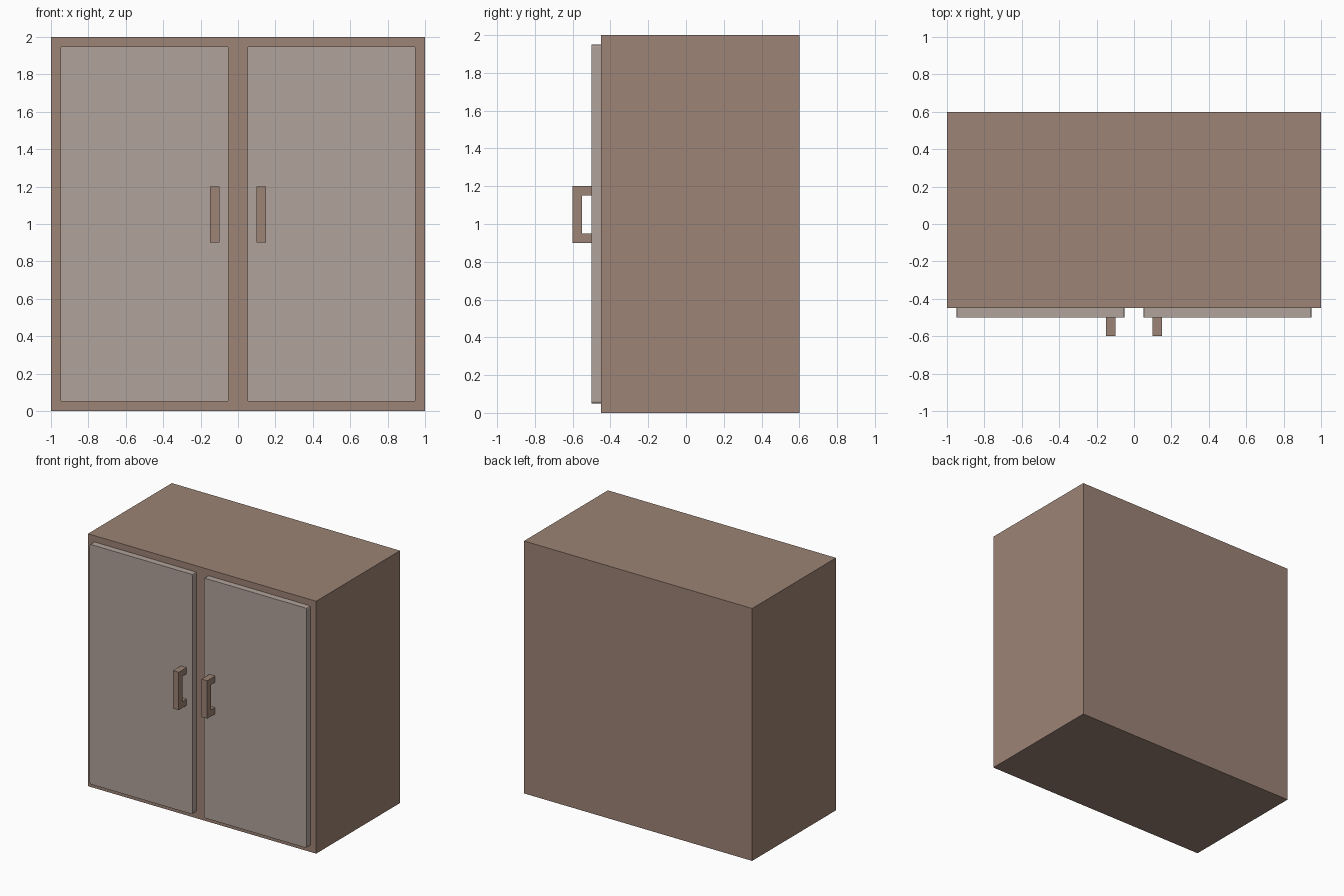
import bpy, bmesh

if "Cube" in bpy.data.objects:
    bpy.data.objects.remove(bpy.data.objects["Cube"])


def material(name, rgb):
    m = bpy.data.materials.new(name)
    m.diffuse_color = (*rgb, 1.0)
    m.use_nodes = True
    m.node_tree.nodes["Principled BSDF"].inputs["Base Color"].default_value = m.diffuse_color
    return m


wood = material("brown wood", (0.333, 0.227, 0.178))
panel = material("pale door panel", (0.440, 0.366, 0.328))


def prism(name, points, step, mat, bevel=0.0):
    """Extrude a flat outline by the vector step; optionally round its corners."""
    bm = bmesh.new()
    face = bm.faces.new([bm.verts.new(p) for p in points])
    side = bmesh.ops.extrude_face_region(bm, geom=[face], use_keep_orig=True)
    moved = [g for g in side["geom"] if isinstance(g, bmesh.types.BMVert)]
    bmesh.ops.translate(bm, verts=moved, vec=step)
    if bevel:
        far = set(moved)
        edges = [e for e in bm.edges if (e.verts[0] in far) != (e.verts[1] in far)]
        bmesh.ops.bevel(bm, geom=edges, offset=bevel, segments=2,
                        profile=0.5, affect='EDGES')
    bmesh.ops.recalc_face_normals(bm, faces=bm.faces)
    mesh = bpy.data.meshes.new(name)
    bm.to_mesh(mesh)
    bm.free()
    mesh.materials.append(mat)
    obj = bpy.data.objects.new(name, mesh)
    bpy.context.collection.objects.link(obj)
    return obj


def rect_xz(x0, x1, z0, z1, y):
    return [(x0, y, z0), (x1, y, z0), (x1, y, z1), (x0, y, z1)]


# Cabinet body
prism("cabinet_body", rect_xz(-1, 1, 0, 2, -0.45), (0, 1.05, 0), wood)

# C-shaped handle outline, as (y, z)
handle = [(-0.5, 0.9), (-0.6, 0.9), (-0.6, 1.2), (-0.5, 1.2),
          (-0.5, 1.15), (-0.55, 1.15), (-0.55, 0.95), (-0.5, 0.95)]

# Mirrored doors and handles
for label, s in (("left", -1), ("right", 1)):
    prism(label + "_door", rect_xz(s * 0.05, s * 0.95, 0.05, 1.95, -0.5),
          (0, 0.05, 0), panel, bevel=0.01)
    prism(label + "_handle", [(s * 0.1, y, z) for y, z in handle],
          (s * 0.05, 0, 0), wood)
